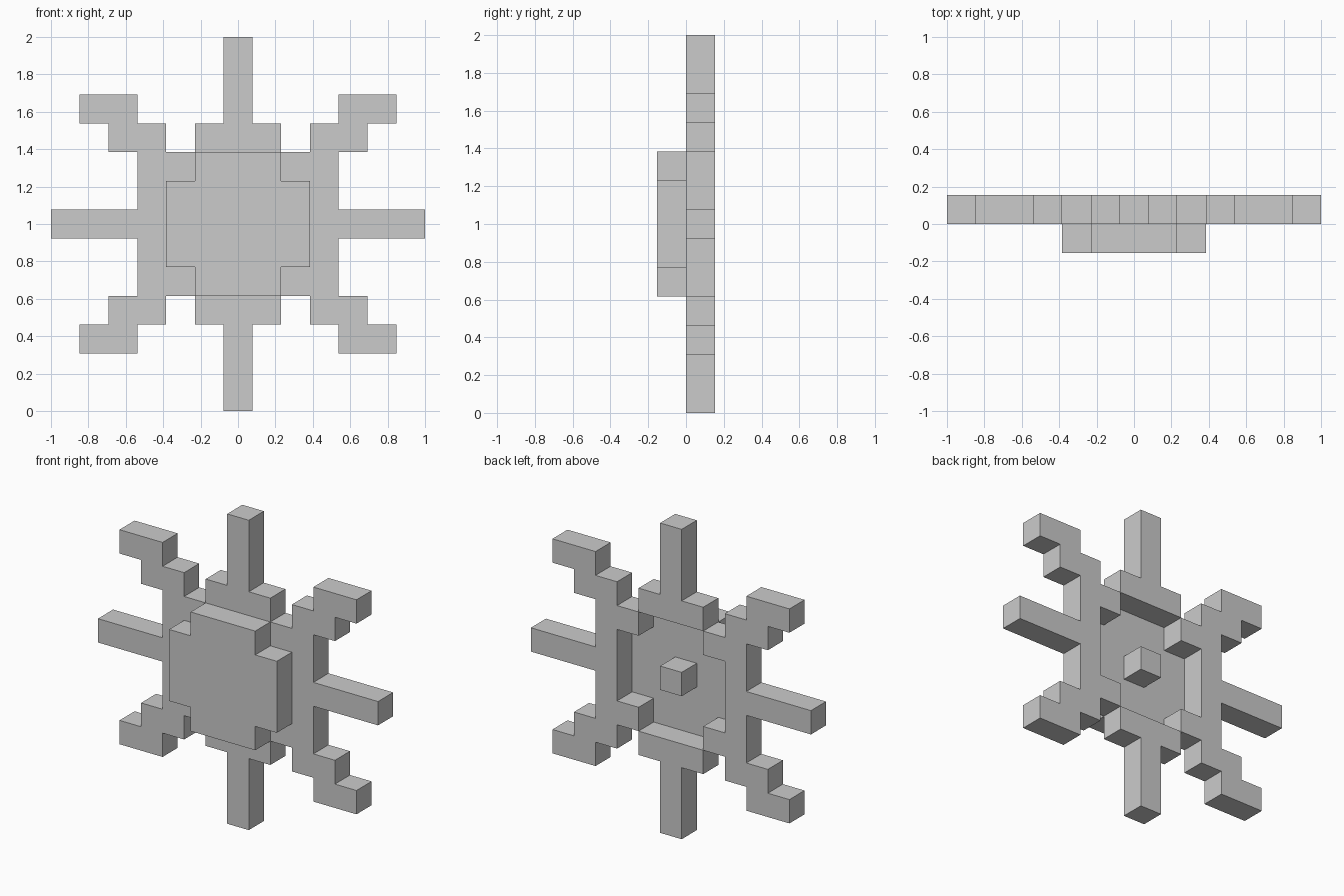
import bpy, bmesh
from mathutils import Vector

if "Cube" in bpy.data.objects:
    bpy.data.objects.remove(bpy.data.objects["Cube"])

U = 2 / 13  # one block; cells are (column, layer, row), layer 0 front, 1 back


def block(x0, x1, z0, z1, layer=1):
    return {(x, layer, z) for x in range(x0, x1 + 1) for z in range(z0, z1 + 1)}


def mirrored(cells, sx, sz):
    return {(x * sx, y, z * sz) for x, y, z in cells}


# Front plate with notched corners, and the small hub behind it
parts = {
    "front_plate": block(-2, 2, -1, 1, 0) | block(-1, 1, -2, 2, 0),
    "hub": block(0, 0, 0, 0),
}

# Upper and lower rays with wide feet
ray = block(-1, 1, 3, 3) | block(0, 0, 4, 6)
parts["top_ray"] = ray
parts["bottom_ray"] = mirrored(ray, 1, -1)

# Side bands with their horizontal rays
side = block(3, 3, -2, 2) | block(4, 6, 0, 0)
parts["right_side"] = side
parts["left_side"] = mirrored(side, -1, 1)

# Stepped diagonal arms
arm = block(2, 2, 2, 2) | block(3, 4, 3, 3) | block(4, 5, 4, 4)
for vertical, sz in (("upper", 1), ("lower", -1)):
    for horizontal, sx in (("right", 1), ("left", -1)):
        parts[f"{vertical}_{horizontal}_arm"] = mirrored(arm, sx, sz)

filled = set().union(*parts.values())


def build(name, cells):
    """Make quads only where a block meets empty space."""
    bm = bmesh.new()
    for cell in cells:
        centre = Vector((cell[0], cell[1] - 0.5, cell[2])) * U + Vector((0, 0, 1))
        for axis in range(3):
            for sign in (-1, 1):
                n = [0, 0, 0]
                n[axis] = sign
                if tuple(c + d for c, d in zip(cell, n)) in filled:
                    continue
                n = Vector(n)
                a = Vector([float(i == (axis + 1) % 3) for i in range(3)])
                b = n.cross(a)
                bm.faces.new([bm.verts.new(centre + (n + a * p + b * q) * U / 2)
                              for p, q in ((-1, -1), (1, -1), (1, 1), (-1, 1))])
    bmesh.ops.remove_doubles(bm, verts=bm.verts, dist=0.001)
    mesh = bpy.data.meshes.new(name)
    bm.to_mesh(mesh)
    bm.free()
    bpy.context.collection.objects.link(bpy.data.objects.new(name, mesh))


for name, cells in parts.items():
    build(name, cells)
